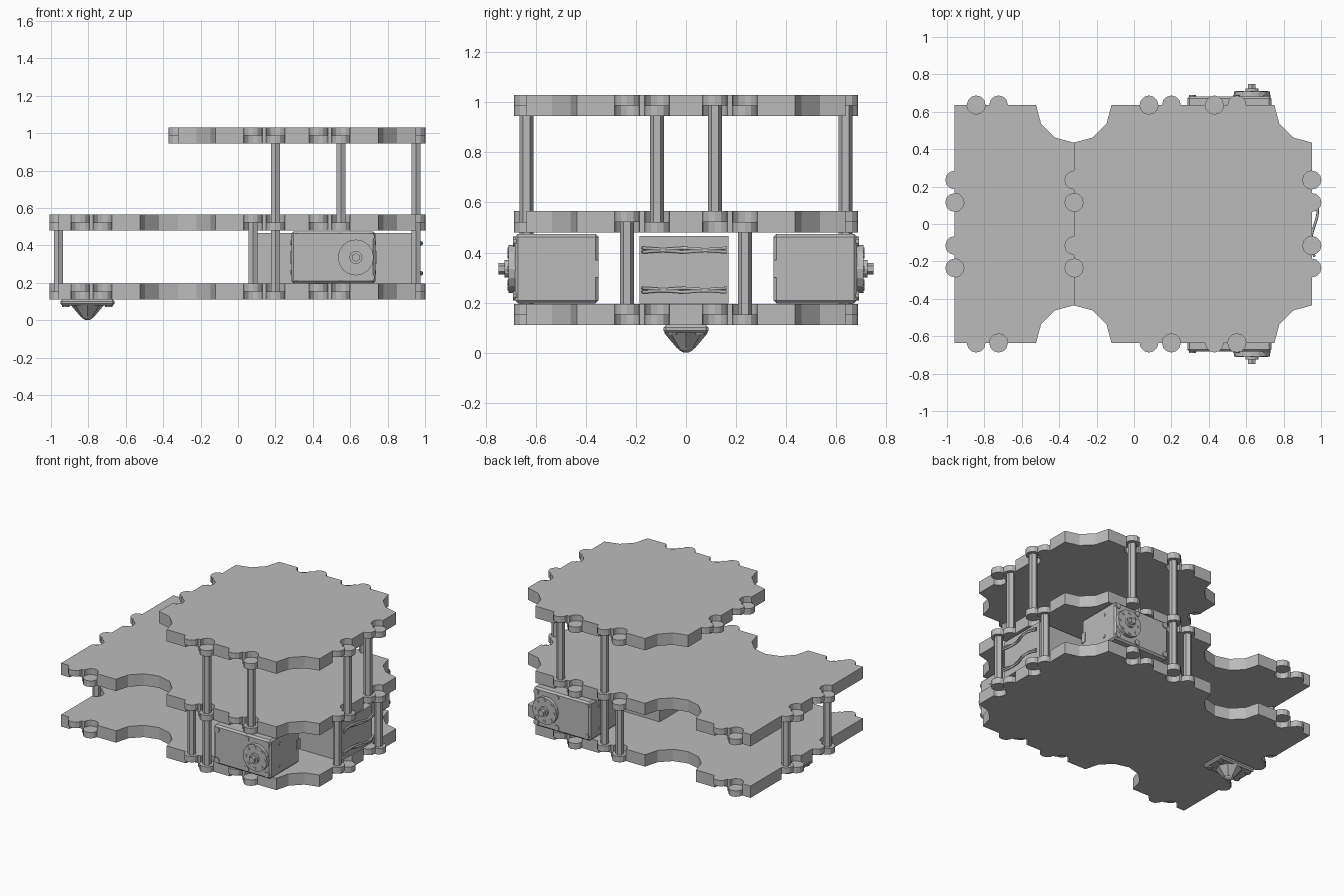
import bpy, bmesh, math
from mathutils import Matrix, Vector

cube = bpy.data.objects.get("Cube")
if cube:
    bpy.data.objects.remove(cube)

grey = bpy.data.materials.new("light grey plastic")
grey.use_nodes = True
COLOR = (0.5, 0.5, 0.5, 1)
grey.diffuse_color = COLOR
grey.node_tree.nodes["Principled BSDF"].inputs["Base Color"].default_value = COLOR

H, CX, R = 0.637, 0.315, 0.05          # half tile, tile centre, tab radius
THICK = 0.085
LEVELS = {"lower": 0.11, "middle": 0.48, "top": 0.945}
TABS = {-0.235: 1, -0.115: 0, 0.115: 1, 0.235: 0}   # offset along edge: half it sits in


def finish(name, bm, smooth=False):
    bmesh.ops.recalc_face_normals(bm, faces=bm.faces)
    mesh = bpy.data.meshes.new(name)
    bm.to_mesh(mesh)
    bm.free()
    obj = bpy.data.objects.new(name, mesh)
    bpy.context.collection.objects.link(obj)
    mesh.materials.append(grey)
    if smooth:
        for p in mesh.polygons:
            p.use_smooth = True
    return obj


def box(name, lo, hi, bevel=0):
    lo, hi = Vector(lo), Vector(hi)
    bm = bmesh.new()
    bmesh.ops.create_cube(bm, size=1)
    bmesh.ops.scale(bm, vec=hi - lo, verts=bm.verts)
    bmesh.ops.translate(bm, vec=(lo + hi) / 2, verts=bm.verts)
    if bevel:
        bmesh.ops.bevel(bm, geom=bm.edges[:], offset=bevel, segments=1, affect='EDGES')
    return finish(name, bm)


def rod(name, a, b, r, sides=6, r2=None):
    a, b = Vector(a), Vector(b)
    d = b - a
    bm = bmesh.new()
    bmesh.ops.create_cone(bm, cap_ends=True, segments=sides, radius1=r,
                          radius2=r if r2 is None else r2, depth=d.length)
    turn = Vector((0, 0, 1)).rotation_difference(d).to_matrix().to_4x4()
    bmesh.ops.transform(bm, matrix=Matrix.Translation((a + b) / 2) @ turn, verts=bm.verts)
    return finish(name, bm)


# Plate outlines: straight runs with tabs or bites, and scooped corners
def run(centre, way, lo, hi, half):
    c, d = Vector(centre), Vector(way)
    out = Vector((d.y, -d.x))
    pts = [c + d * lo]
    for t, side in TABS.items():
        if lo < t < hi:
            sign = 1 if side == half else -1
            for i in range(7):
                a = math.pi * i / 6
                pts.append(c + d * (t - R * math.cos(a)) + out * (sign * R * math.sin(a)))
    return pts + [c + d * hi]


def scoop(centre, start, steps):
    return [Vector(centre) + 0.202 * Vector((math.cos(a), math.sin(a)))
            for a in (math.radians(start - 30 * i) for i in range(1, steps))]


def tile_outline(half):
    pts = []
    for k in range(4):
        turn = Matrix.Rotation(k * math.pi / 2, 2)
        side = run((H, 0), (0, 1), -0.435, 0.435, half) + scoop((H, H), 270, 3)
        pts += [turn @ p + Vector((CX, 0)) for p in side]
    return pts


def long_outline(half):
    e, w, left = 0.435, CX - H, CX - 2 * H
    return (run((CX + H, 0), (0, 1), -e, e, half) + scoop((CX + H, H), 270, 3)
            + run((CX, H), (-1, 0), -e, e, half) + scoop((w, H), 360, 6)
            + run((left, H), (-1, 0), -e, 0, half)
            + run((left, 0), (0, -1), -H, H, half)
            + run((left, -H), (1, 0), 0, e, half) + scoop((w, -H), 180, 6)
            + run((CX, -H), (1, 0), -e, e, half) + scoop((CX + H, -H), 180, 3))


def plate(name, outline):
    bm = bmesh.new()
    for half in (0, 1):
        z = LEVELS[name] + half * THICK / 2
        verts = [bm.verts.new((p.x, p.y, z)) for p in outline(half)]
        face = bm.faces.new(verts)
        new = bmesh.ops.extrude_face_region(bm, geom=[face], use_keep_orig=True)["geom"]
        bmesh.ops.translate(bm, vec=(0, 0, THICK / 2),
                            verts=[v for v in new if isinstance(v, bmesh.types.BMVert)])
    bmesh.ops.remove_doubles(bm, verts=bm.verts, dist=0.0005)
    finish(name + "_plate", bm)


plate("lower", long_outline)
plate("middle", long_outline)
plate("top", tile_outline)


# Hexagonal posts run from the tab below to the tab above
def post(name, x, y, half, below, above):
    lift = half * THICK / 2
    rod(name, (x, y, LEVELS[below] + THICK / 2 + lift), (x, y, LEVELS[above] + lift), 0.028)


for s, side in ((-1, "front"), (1, "back")):
    for x in (-0.235, -0.115):
        post(side + "_lower_post", CX + x, s * H, TABS[-s * x], "lower", "middle")
    for x in (-0.115, 0.235):
        post(side + "_upper_post", CX + x, s * H, TABS[-s * x], "middle", "top")
    post("left_lower_post", CX + H, s * 0.235, TABS[s * 0.235], "lower", "middle")
    post("right_lower_post", CX - 2 * H, s * 0.235, TABS[-s * 0.235], "lower", "middle")
    post("left_upper_post", CX + H, s * 0.115, TABS[s * 0.115], "middle", "top")

# Drive motors with horn, shaft and screws
MX, MZ = 0.63, 0.335
for s, side in ((-1, "front"), (1, "back")):
    y0, y1 = sorted((s * 0.35, s * 0.683))
    box(side + "_motor", (0.285, y0, 0.197), (0.735, y1, 0.475), 0.012)
    y0, y1 = sorted((s * 0.35, s * 0.385))
    box(side + "_motor_socket", (0.28, y0, 0.3), (0.74, y1, 0.37))
    for name, a, b, r, n in (("horn", 0.68, 0.708, 0.096, 16), ("hub", 0.7, 0.725, 0.035, 12),
                             ("shaft", 0.72, 0.748, 0.023, 6)):
        rod(side + "_motor_" + name, (MX, s * a, MZ), (MX, s * b, MZ), r, n)
    for i in range(8):
        a = i * math.pi / 4
        x, z = MX + 0.075 * math.cos(a), MZ + 0.075 * math.sin(a)
        rod(side + "_horn_bolt", (x, s * 0.7, z), (x, s * 0.712, z), 0.011, 8)
    for x in (0.312, 0.548, 0.71):
        for z in (0.228, 0.445):
            rod(side + "_motor_screw", (x, s * 0.67, z), (x, s * 0.69, z), 0.02, 10)
    for z in (0.255, 0.415):
        rod(side + "_motor_side_screw", (0.281, s * 0.575, z), (0.739, s * 0.575, z), 0.012, 8)

# Central battery and its wavy leads
box("battery", (0.09, -0.185, 0.197), (0.945, 0.17, 0.467))
for z in (0.25, 0.41):
    for k in (-1, 1):
        curve = bpy.data.curves.new("battery_lead", 'CURVE')
        curve.dimensions = '3D'
        curve.bevel_depth = 0.007
        curve.bevel_resolution = 1
        curve.use_fill_caps = True
        line = curve.splines.new('POLY')
        line.points.add(16)
        for i, p in enumerate(line.points):
            t = i / 16
            wave = math.sin(t * 2 * math.pi)
            p.co = (0.965 - 0.018 * wave, -0.175 + 0.335 * t,
                    z + k * 0.005 * (1 + math.cos(t * 4 * math.pi) * 0.5), 1)
        curve.materials.append(grey)
        bpy.context.collection.objects.link(bpy.data.objects.new("battery_lead", curve))

# Ball caster under the narrow end
BX = -0.805
box("caster_flange", (BX - 0.145, -0.09, 0.078), (BX + 0.145, 0.09, 0.11), 0.01)
for s in (-1, 1):
    for y in (-0.055, 0.055):
        rod("caster_screw", (BX + s * 0.115, y, 0.08), (BX + s * 0.115, y, 0.07), 0.02, 8)
rod("caster_housing", (BX, 0, 0.08), (BX, 0, 0.018), 0.088, 8, 0.036)
bm = bmesh.new()
bmesh.ops.create_uvsphere(bm, u_segments=16, v_segments=10, radius=0.04)
bmesh.ops.translate(bm, vec=(BX, 0, 0.04), verts=bm.verts)
finish("caster_ball", bm, smooth=True)
